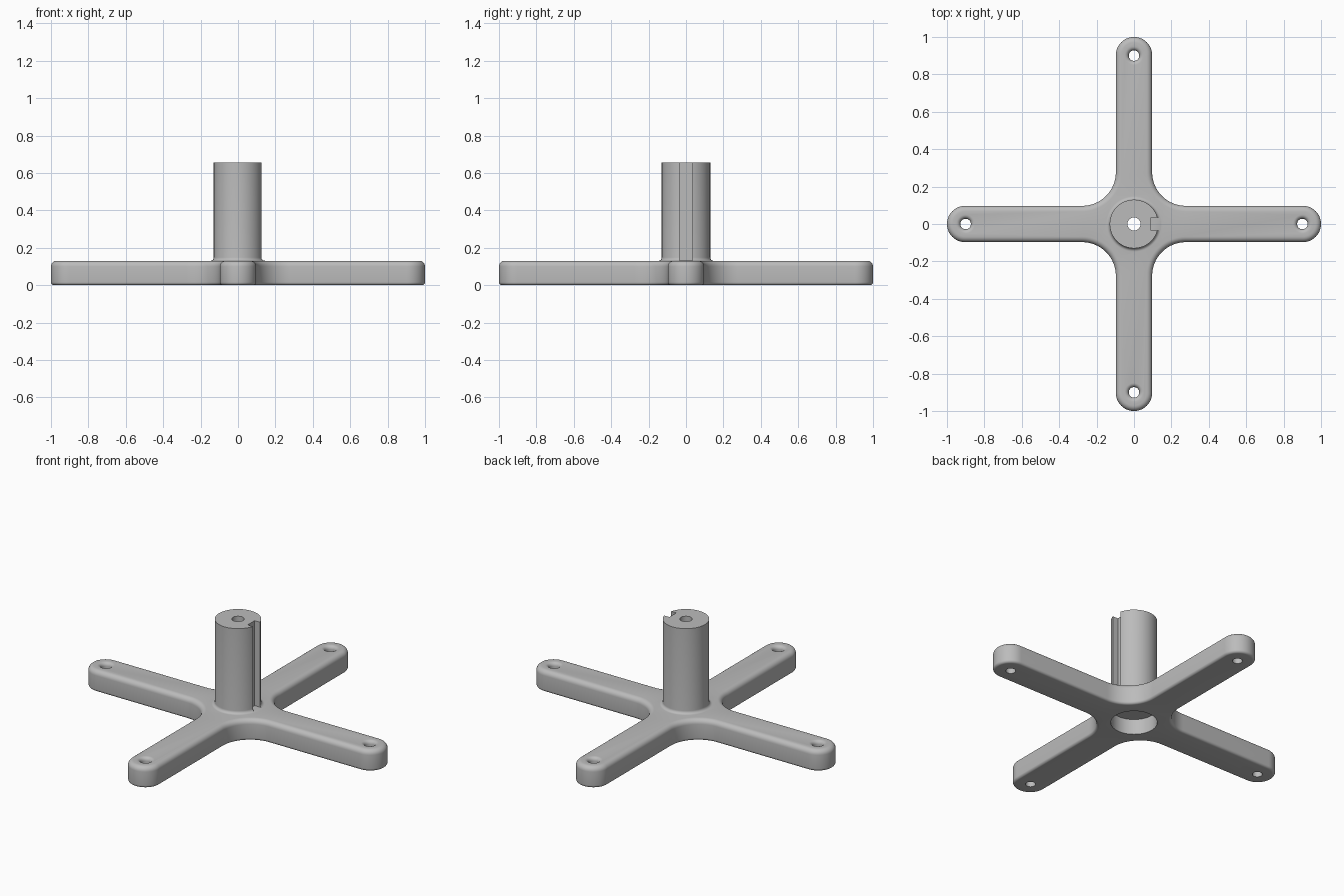
import bpy
import bmesh
from math import sin, cos, pi, radians

cube = bpy.data.objects.get("Cube")
if cube:
    bpy.data.objects.remove(cube, do_unlink=True)

ARM_HALF = 0.097
THICK = 0.13
FILLET = 0.18
POST_R = 0.13
POST_TOP = 0.655
BORE_R = 0.035
HOLE_X = 0.9

grey = bpy.data.materials.new("plain grey")
grey.use_nodes = True
colour = (0.5, 0.5, 0.5, 1)
grey.diffuse_color = colour
grey.node_tree.nodes["Principled BSDF"].inputs["Base Color"].default_value = colour


def loft(name, rings, closed=False):
    """Skin equal-length rings; cap the ends unless closed."""
    bm = bmesh.new()
    loops = [[bm.verts.new(p) for p in ring] for ring in rings]
    n = len(loops[0])
    for low, high in zip(loops, loops[1:]):
        for i in range(n):
            j = (i + 1) % n
            bm.faces.new((low[i], low[j], high[j], high[i]))
    bm.faces.new(loops[0][::-1])
    bm.faces.new(loops[-1])
    bmesh.ops.recalc_face_normals(bm, faces=bm.faces)
    mesh = bpy.data.meshes.new(name)
    bm.to_mesh(mesh)
    bm.free()
    mesh.materials.append(grey)
    obj = bpy.data.objects.new(name, mesh)
    bpy.context.collection.objects.link(obj)
    return obj


def lathe(name, profile, x=0, y=0, steps=64):
    """Solid of revolution from (radius, height) pairs."""
    turn = [2 * pi * i / steps for i in range(steps)]
    return loft(name, [[(x + r * cos(a), y + r * sin(a), z) for a in turn]
                       for r, z in profile])


def cross_ring(inset, z):
    """Four-armed outline with round tips and filleted inner corners."""
    half = ARM_HALF - inset
    corner = ARM_HALF + FILLET
    quarter = []
    for i in range(25):                       # round arm tip
        a = -pi / 2 + pi * i / 24
        quarter.append((1 - ARM_HALF + half * cos(a), half * sin(a)))
    for i in range(17):                       # inner corner
        a = -pi / 2 - pi / 2 * i / 16
        r = FILLET + inset
        quarter.append((corner + r * cos(a), corner + r * sin(a)))
    ring = []
    for c, s in ((1, 0), (0, 1), (-1, 0), (0, -1)):
        ring += [(c * x - s * y, s * x + c * y, z) for x, y in quarter]
    return ring


def combine(target, tool, operation):
    """Apply a boolean and discard the tool."""
    tool.hide_render = True
    mod = target.modifiers.new(operation, 'BOOLEAN')
    mod.operation = operation
    mod.solver = 'EXACT'
    mod.object = tool
    bpy.context.view_layer.objects.active = target
    bpy.ops.object.modifier_apply(modifier=mod.name)
    bpy.data.objects.remove(tool, do_unlink=True)


# Cross-shaped base with rounded upper and lower edges
quarter_turn = [radians(15 * i) for i in range(7)]
TOP_R, LOW_R = 0.03, 0.016
rings = [cross_ring(LOW_R * (1 - sin(a)), LOW_R * (1 - cos(a))) for a in quarter_turn]
rings += [cross_ring(TOP_R * (1 - cos(a)), THICK - TOP_R * (1 - sin(a))) for a in quarter_turn]
stand = loft("cross_base_with_post", rings)

# Post with a small flare where it meets the base
FLARE = 0.018
profile = [(POST_R + FLARE, THICK - 0.01)]
profile += [(POST_R + FLARE * (1 - sin(a)), THICK + FLARE * (1 - cos(a))) for a in quarter_turn]
profile.append((POST_R, POST_TOP))
combine(stand, lathe("post", profile), 'UNION')

# Recess under the base and bore through the post
combine(stand, lathe("recess_cutter", [(POST_R, -0.1), (POST_R, 0.095)]), 'DIFFERENCE')
combine(stand, lathe("bore_cutter", [(BORE_R, -0.1), (BORE_R, 1)], steps=40), 'DIFFERENCE')

# Keyway down the left side of the post
slot = [[(x, y, z) for x, y in ((0.09, -0.034), (0.2, -0.034), (0.2, 0.034), (0.09, 0.034))]
        for z in (THICK + 0.001, 1)]
combine(stand, loft("keyway_cutter", slot), 'DIFFERENCE')

# Screw holes with rounded mouths near the arm tips
HOLE_R, MOUTH = 0.028, 0.022
hole = [(HOLE_R, -0.1)]
hole += [(HOLE_R + MOUTH * (1 - cos(a)), THICK - MOUTH * (1 - sin(a))) for a in quarter_turn]
hole.append((HOLE_R + MOUTH, THICK + 0.05))
for dx, dy in ((1, 0), (0, 1), (-1, 0), (0, -1)):
    combine(stand, lathe("hole_cutter", hole, dx * HOLE_X, dy * HOLE_X, 40), 'DIFFERENCE')

# Smooth curved faces, keep hard edges
bpy.ops.object.select_all(action='DESELECT')
stand.select_set(True)
bpy.context.view_layer.objects.active = stand
bpy.ops.object.shade_smooth_by_angle(angle=radians(30))
